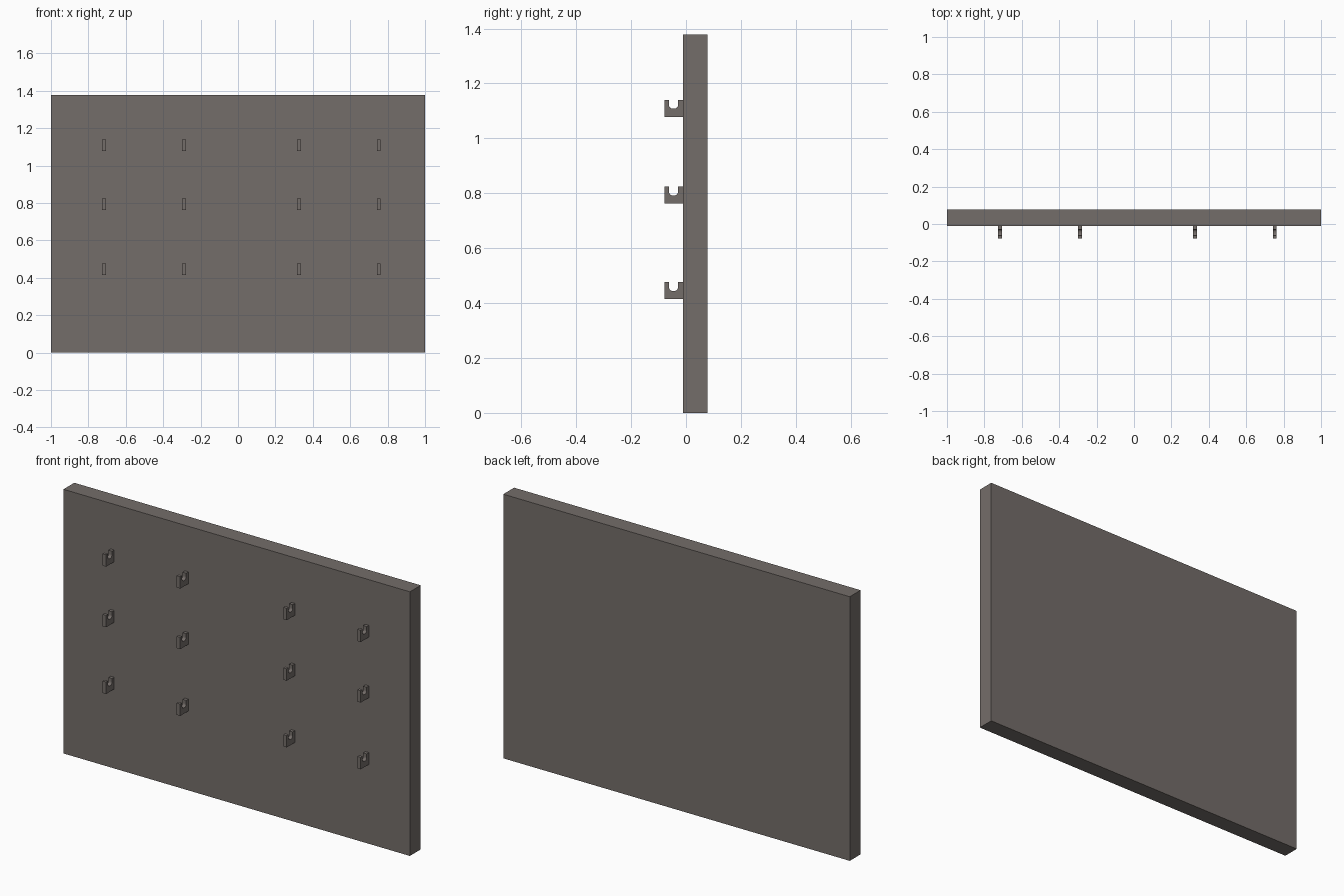
import bpy, bmesh, math

if "Cube" in bpy.data.objects:
    bpy.data.objects.remove(bpy.data.objects["Cube"])

# single warm grey material
grey = bpy.data.materials.new("warm_grey")
grey.diffuse_color = (0.175, 0.154, 0.143, 1)
grey.use_nodes = True
grey.node_tree.nodes["Principled BSDF"].inputs["Base Color"].default_value = grey.diffuse_color


def extrude_x(name, profile, x0, x1):
    """Extrude a closed (y, z) outline from x0 to x1."""
    bm = bmesh.new()
    face = bm.faces.new([bm.verts.new((x0, y, z)) for y, z in profile])
    res = bmesh.ops.extrude_face_region(bm, geom=[face])
    verts = [v for v in res["geom"] if isinstance(v, bmesh.types.BMVert)]
    bmesh.ops.translate(bm, verts=verts, vec=(x1 - x0, 0, 0))
    bmesh.ops.recalc_face_normals(bm, faces=bm.faces)
    mesh = bpy.data.meshes.new(name)
    bm.to_mesh(mesh)
    bm.free()
    mesh.materials.append(grey)
    obj = bpy.data.objects.new(name, mesh)
    bpy.context.collection.objects.link(obj)
    return obj


# wall panel
FRONT, BACK, TOP = -0.011, 0.078, 1.378
extrude_x("wall_panel", [(FRONT, 0), (BACK, 0), (BACK, TOP), (FRONT, TOP)], -1, 1)

# hook outline: a block with a round-bottomed slot open at the top
H, TIP = 0.062, -0.078
SLOT_L, SLOT_R, SLOT_Z, R = -0.062, -0.029, 0.030, 0.0135


def slot_corner(cy, start):
    return [(cy + R * math.cos(math.radians(start - a)),
             SLOT_Z + R + R * math.sin(math.radians(start - a)))
            for a in (0, 22.5, 45, 67.5, 90)]


hook = [(FRONT, 0), (FRONT, H), (SLOT_R, H)]
hook += slot_corner(SLOT_R - R, 0)
hook += slot_corner(SLOT_L + R, 270)
hook += [(SLOT_L, H), (TIP, H), (TIP, 0)]

# three rows of four hooks
for row, z in enumerate((0.414, 0.762, 1.078)):
    for col, x in enumerate((-0.717, -0.289, 0.326, 0.753)):
        extrude_x(f"hook_{row + 1}_{col + 1}",
                  [(y, z + h) for y, h in hook], x - 0.01, x + 0.01)
